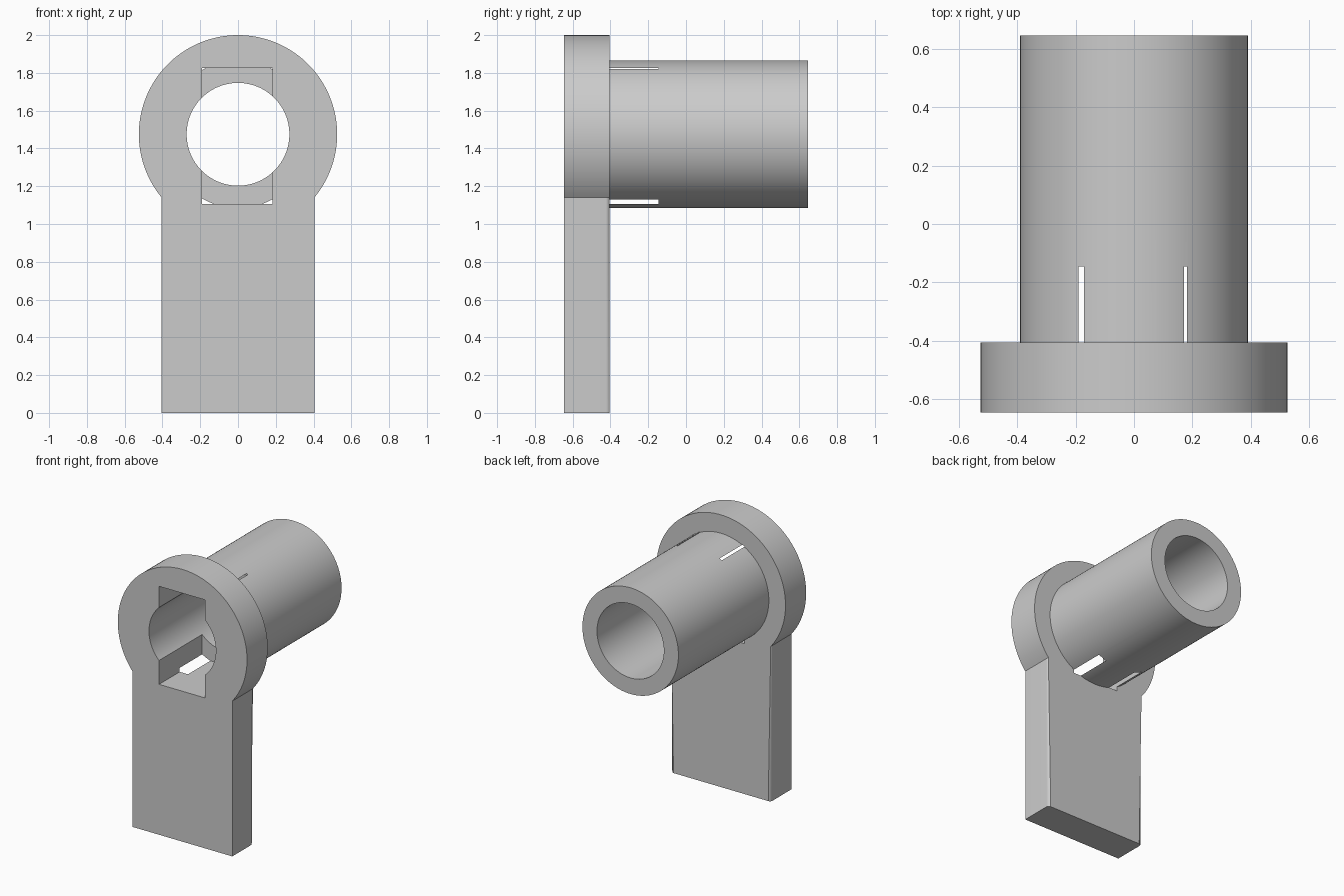
import bpy, bmesh, math
from mathutils import Matrix

if "Cube" in bpy.data.objects:
    bpy.data.objects.remove(bpy.data.objects["Cube"], do_unlink=True)

AXIS_Z = 1.475                      # height of the tube axis
FRONT, PLATE_BACK, TUBE_BACK = -0.645, -0.405, 0.645
HEAD_R, TUBE_R, BORE_R = 0.525, 0.39, 0.272
HALF_W, FILLET = 0.405, 0.02

grey = bpy.data.materials.new("plain grey")
grey.use_nodes = True
colour = (0.6, 0.6, 0.6, 1)
grey.diffuse_color = colour
grey.node_tree.nodes["Principled BSDF"].inputs["Base Color"].default_value = colour


def finish(bm, name):
    bmesh.ops.recalc_face_normals(bm, faces=bm.faces)
    mesh = bpy.data.meshes.new(name)
    bm.to_mesh(mesh)
    bm.free()
    mesh.materials.append(grey)
    obj = bpy.data.objects.new(name, mesh)
    bpy.context.collection.objects.link(obj)
    return obj


def cylinder(name, radius, y0, y1):
    bm = bmesh.new()
    place = Matrix.Translation((0, (y0 + y1) / 2, AXIS_Z)) @ Matrix.Rotation(math.pi / 2, 4, "X")
    bmesh.ops.create_cone(bm, cap_ends=True, segments=128, radius1=radius,
                          radius2=radius, depth=y1 - y0, matrix=place)
    return finish(bm, name)


def box(name, low, high):
    bm = bmesh.new()
    centre = [(a + b) / 2 for a, b in zip(low, high)]
    size = [b - a for a, b in zip(low, high)]
    bmesh.ops.create_cube(bm, size=1, matrix=Matrix.Translation(centre) @ Matrix.Diagonal((*size, 1)))
    return finish(bm, name)


def plate(name):
    # Keyhole outline: round head running into a straight handle
    start = -math.acos(HALF_W / HEAD_R)
    sweep = math.pi - 2 * start
    outline = [(-HALF_W, 0), (HALF_W, 0)]
    for i in range(97):
        a = start + sweep * i / 96
        outline.append((HEAD_R * math.cos(a), AXIS_Z + HEAD_R * math.sin(a)))
    bm = bmesh.new()
    face = bm.faces.new([bm.verts.new((x, FRONT, z)) for x, z in outline])
    new = bmesh.ops.extrude_face_region(bm, geom=[face])["geom"]
    verts = [g for g in new if isinstance(g, bmesh.types.BMVert)]
    bmesh.ops.translate(bm, verts=verts, vec=(0, PLATE_BACK - FRONT, 0))
    # Rounded long edges at the back of the handle
    edges = [e for e in bm.edges if e.calc_length() > 1
             and abs(e.verts[0].co.x - e.verts[1].co.x) < 0.01
             and all(v.co.y > PLATE_BACK - 0.01 for v in e.verts)]
    bmesh.ops.bevel(bm, geom=edges, offset=FILLET, segments=6, profile=0.5, affect="EDGES")
    return finish(bm, name)


def combine(target, other, operation):
    mod = target.modifiers.new(operation.lower(), "BOOLEAN")
    mod.operation, mod.solver, mod.object = operation, "EXACT", other
    bpy.context.view_layer.update()
    with bpy.context.temp_override(object=target, active_object=target):
        bpy.ops.object.modifier_apply(modifier=mod.name)
    bpy.data.objects.remove(other, do_unlink=True)


# Handle plate with the tube standing on its back
body = plate("handle_with_tube")
combine(body, cylinder("tube", TUBE_R, -0.5, TUBE_BACK), "UNION")

# Through bore, then the square slot that breaks the tube wall at its corners
combine(body, cylinder("bore_cutter", BORE_R, -1, 1), "DIFFERENCE")
combine(body, box("slot_cutter", (-0.19, -1, 1.105), (0.182, -0.145, 1.825)), "DIFFERENCE")

bpy.ops.object.select_all(action="DESELECT")
body.select_set(True)
bpy.context.view_layer.objects.active = body
bpy.ops.object.shade_smooth_by_angle(angle=math.radians(30))
